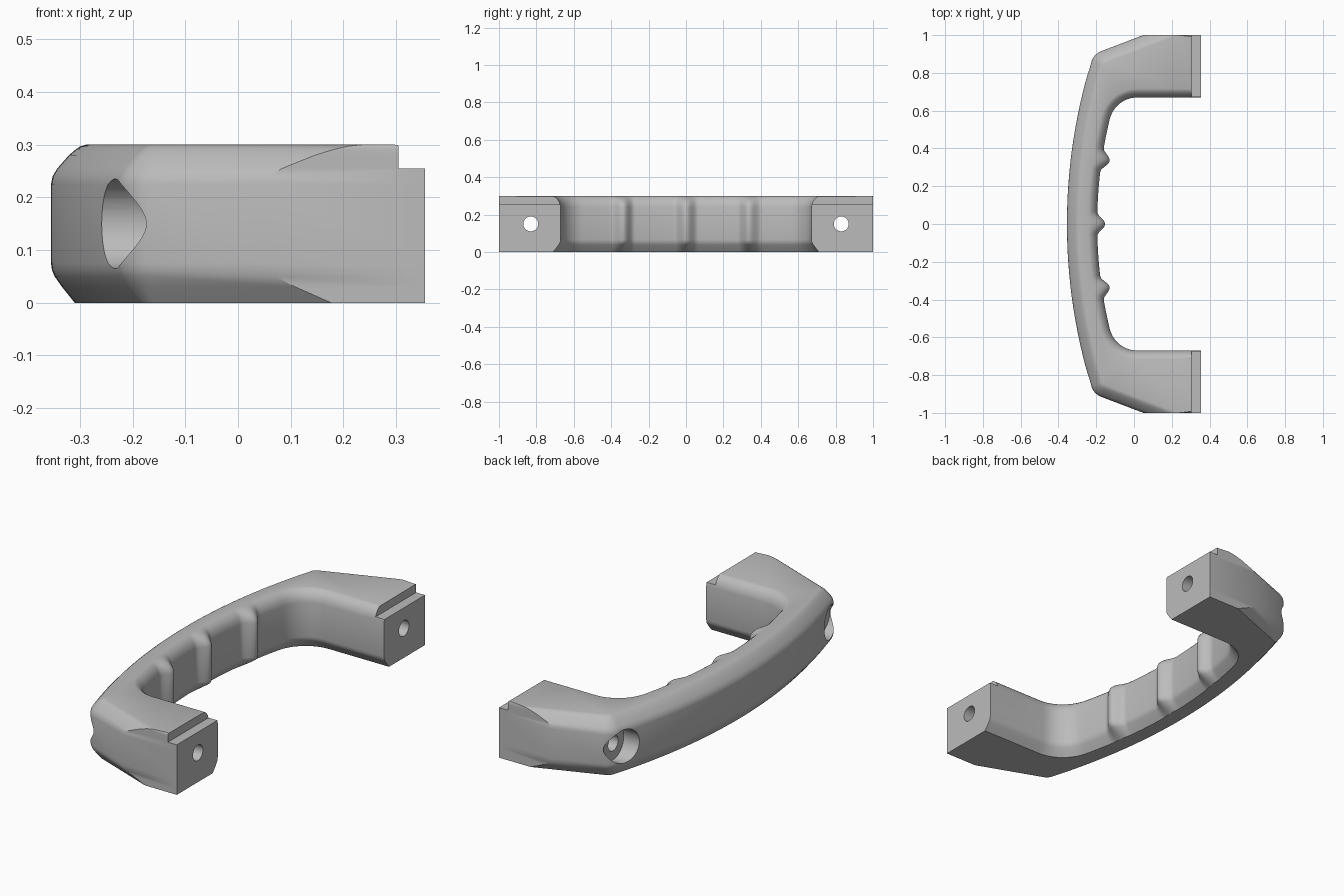
import bpy, bmesh
from math import sin, cos, pi, sqrt, atan2, atan, radians
from mathutils import Vector

if "Cube" in bpy.data.objects:
    bpy.data.objects.remove(bpy.data.objects["Cube"])

END = 0.355          # mounting face
BORE_Y, BORE_Z = 0.83, 0.15
N_ARC, N_FIL = 70, 12

# Edge profiles from bottom to top: (height, inset)
OUTER = [(0, .045), (.03, .021), (.05, .007), (.062, .002), (.075, 0), (.225, 0), (.24, .003),
         (.255, .012), (.28, .034), (.292, .048), (.297, .056), (.3, .066)]
INNER = [(0, .04), (.02, .024), (.04, .009), (.05, .003), (.065, 0), (.24, 0), (.255, .003),
         (.27, .009), (.282, .017), (.291, .027), (.297, .036), (.3, .045)]


def arc(center, radius, a0, a1, n):
    """Points and outward radial directions along an arc."""
    out = []
    for i in range(n + 1):
        a = a0 + (a1 - a0) * i / n
        r = Vector((cos(a), sin(a)))
        out.append((center + r * radius, r))
    return out


def outer_rail():
    """Outside curve: long bow, rounded shoulder; normals point into the part."""
    big, rad, slope = Vector((2.575, 0)), 2.93, atan(.38)
    fil = .09
    m = Vector((sin(slope), -cos(slope)))
    back = Vector((-cos(slope), -sin(slope)))
    base = Vector((.05, 1)) + m * fil - big
    b = base.dot(back)
    t = -b + sqrt(b * b - base.dot(base) + (rad - fil) ** 2)
    q = big + base + back * t
    a1 = atan2(q.y, q.x - big.x)
    pts = arc(big, rad, pi, a1, N_ARC) + arc(q, fil, a1, atan2(-m.y, -m.x), N_FIL)[1:]
    return [(p, -r) for p, r in pts], m.x


def inner_rail():
    """Grip-side curve: bow, then a round corner into the leg."""
    big, rad, fil = Vector((2.15, 0)), 2.345, .15
    qy = .67 - fil
    q = Vector((big.x - sqrt((rad - fil) ** 2 - qy ** 2), qy))
    a1 = atan2(q.y, q.x - big.x)
    return arc(big, rad, pi, a1, N_ARC) + arc(q, fil, a1, pi / 2, N_FIL)[1:]


def bump(y):
    """Finger ridge height at a place along the grip."""
    return max(.042 * cos(pi / 2 * min(1, abs(y - c) / .065)) ** 2 for c in (0, .34))


def half_sections():
    """Closed cross-sections from the middle of the grip to one mounting face."""
    outer, slope_x = outer_rail()
    inner = inner_rail()
    sections = []
    for (po, no), (pi_, ni) in zip(outer, inner):
        ring = [(*(po + no * d), z) for z, d in OUTER]
        for z, d in reversed(INNER):
            h = bump(pi_.y) * (1 - d / INNER[-1][1])
            ring.append((*(pi_ + ni * (d - h)), z))
        sections.append(ring)
    # Leg: the shoulder chamfer runs out on the flat side
    for x in (None, END):
        ring = []
        for k, (z, d) in enumerate(OUTER):
            y = 1
            if x and k >= len(OUTER) - 2:
                y -= (.004, .014)[k - len(OUTER) + 2]
            ring.append((x or .05 + d / slope_x, y, z))
        ring += [(x or .2, .67 + d, z) for z, d in reversed(INNER)]
        sections.append(ring)
    return sections


# Handle body lofted through the mirrored sections
half = half_sections()
sections = [[(x, -y, z) for x, y, z in s] for s in reversed(half[1:])] + half
bm = bmesh.new()
rings = [[bm.verts.new(p) for p in s] for s in sections]
n = len(rings[0])
for a, b in zip(rings, rings[1:]):
    for i in range(n):
        j = (i + 1) % n
        bm.faces.new((a[i], a[j], b[j], b[i]))
bm.faces.new(rings[0])
bm.faces.new(rings[-1])
bmesh.ops.recalc_face_normals(bm, faces=bm.faces)
mesh = bpy.data.meshes.new("pull_handle")
bm.to_mesh(mesh)
bm.free()
handle = bpy.data.objects.new("pull_handle", mesh)
bpy.context.collection.objects.link(handle)

grey = bpy.data.materials.new("plain grey")
grey.use_nodes = True
colour = (.5, .5, .5, 1)
grey.diffuse_color = colour
grey.node_tree.nodes["Principled BSDF"].inputs["Base Color"].default_value = colour
mesh.materials.append(grey)


def cut(cutter):
    """Subtract a cutter from the handle and remove it."""
    cutter.hide_render = True
    cutter.data.materials.append(grey)
    mod = handle.modifiers.new("cut", 'BOOLEAN')
    mod.operation, mod.solver, mod.object = 'DIFFERENCE', 'EXACT', cutter
    bpy.context.view_layer.objects.active = handle
    bpy.ops.object.modifier_apply(modifier=mod.name)
    bpy.data.objects.remove(cutter)


def bore(y, radius, x0, x1):
    bpy.ops.mesh.primitive_cylinder_add(vertices=40, radius=radius, depth=x1 - x0,
                                        location=((x0 + x1) / 2, y, BORE_Z), rotation=(0, pi / 2, 0))
    cut(bpy.context.object)


# Screw holes with counterbores
for side in (-1, 1):
    bore(side * BORE_Y, .04, -.6, .6)
    bore(side * BORE_Y, .085, -.6, -.17)

# Step along the top of both mounting faces
bpy.ops.mesh.primitive_cube_add(size=1, location=(.805, 0, .755))
step = bpy.context.object
step.scale = (1, 3, 1)
cut(step)

# Soften the upper lip of the step
bm = bmesh.new()
bm.from_mesh(handle.data)
lip = [e for e in bm.edges if all(abs(v.co.x - .305) < .001 and v.co.z > .2995 for v in e.verts)]
bmesh.ops.bevel(bm, geom=lip, offset=.008, segments=3, profile=.5, affect='EDGES')
bm.to_mesh(handle.data)
bm.free()

bpy.ops.object.select_all(action='DESELECT')
handle.select_set(True)
bpy.context.view_layer.objects.active = handle
bpy.ops.object.shade_smooth_by_angle(angle=radians(33))
